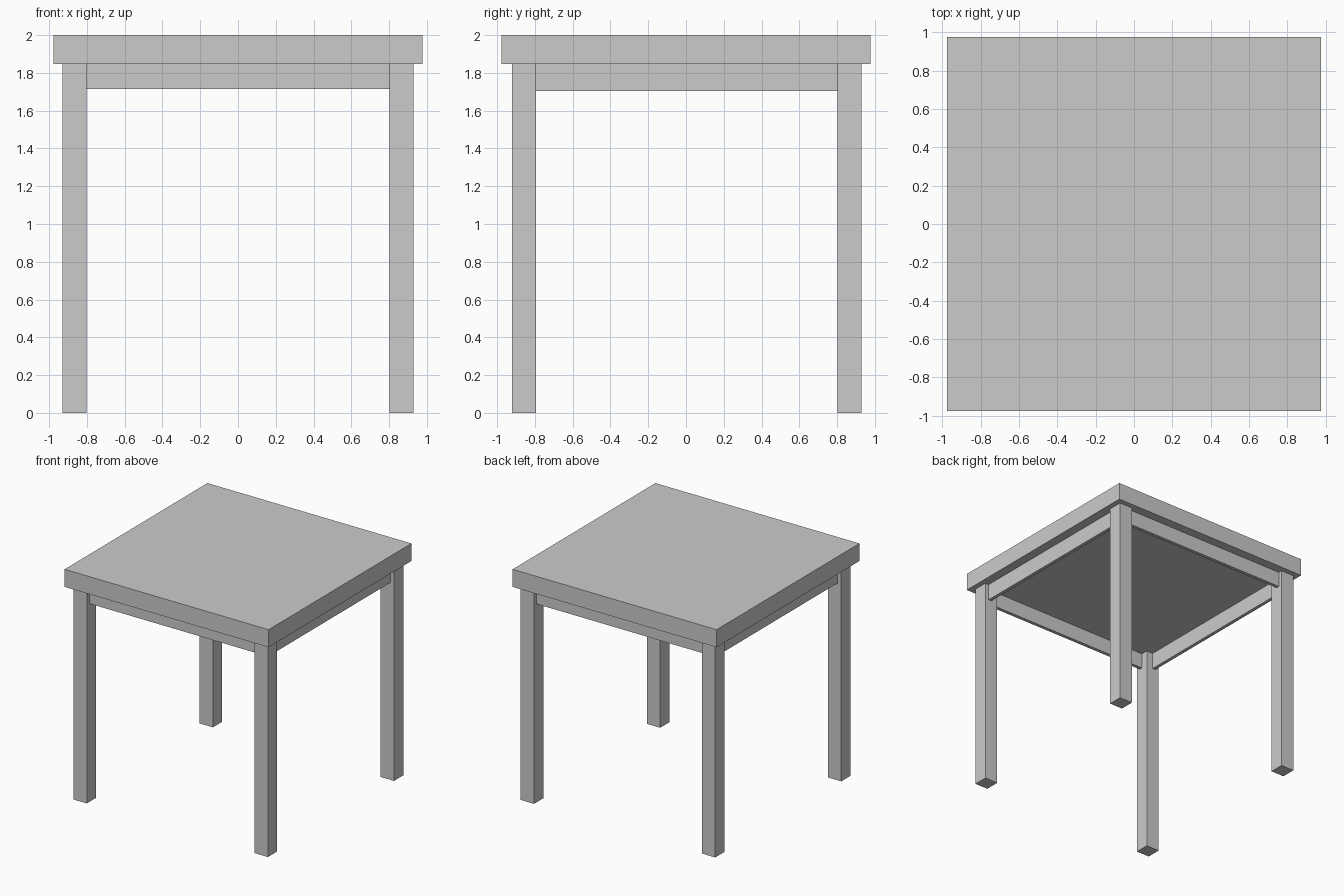
import bpy

if "Cube" in bpy.data.objects:
    bpy.data.objects.remove(bpy.data.objects["Cube"])


def box(name, x0, x1, y0, y1, z0, z1):
    """Axis-aligned box between the given limits."""
    bpy.ops.mesh.primitive_cube_add(
        size=1, location=((x0 + x1) / 2, (y0 + y1) / 2, (z0 + z1) / 2))
    ob = bpy.context.object
    ob.name = name
    ob.scale = (x1 - x0, y1 - y0, z1 - z0)
    bpy.ops.object.transform_apply(location=False, rotation=False, scale=True)
    return ob


UNDER = 1.848           # underside of the table top
HALF = 0.976            # half width of the table top
LEG_X = (0.803, 0.93)   # inner and outer leg faces
RECESS, THICK = 0.035, 0.03

# Table top
box("table_top", -HALF, HALF, -HALF, HALF, UNDER, 2.0)

# Legs: the front pair sits slightly further in than the back pair
leg_y = {"front": (-0.92, -0.793), "back": (0.803, 0.93)}
leg_x = {"left": (-LEG_X[1], -LEG_X[0]), "right": LEG_X}
for row, ys in leg_y.items():
    for side, xs in leg_x.items():
        box(f"{row}_{side}_leg", *xs, *ys, 0, UNDER)

# Front and back aprons
for row, y in (("front", -0.92 + RECESS), ("back", 0.93 - RECESS - THICK)):
    box(f"{row}_apron", -LEG_X[0], LEG_X[0], y, y + THICK, 1.715, UNDER)

# Side aprons, slightly deeper
for side, x in (("left", -LEG_X[1] + RECESS), ("right", LEG_X[1] - RECESS - THICK)):
    box(f"{side}_apron", x, x + THICK, -0.793, 0.803, 1.705, UNDER)
